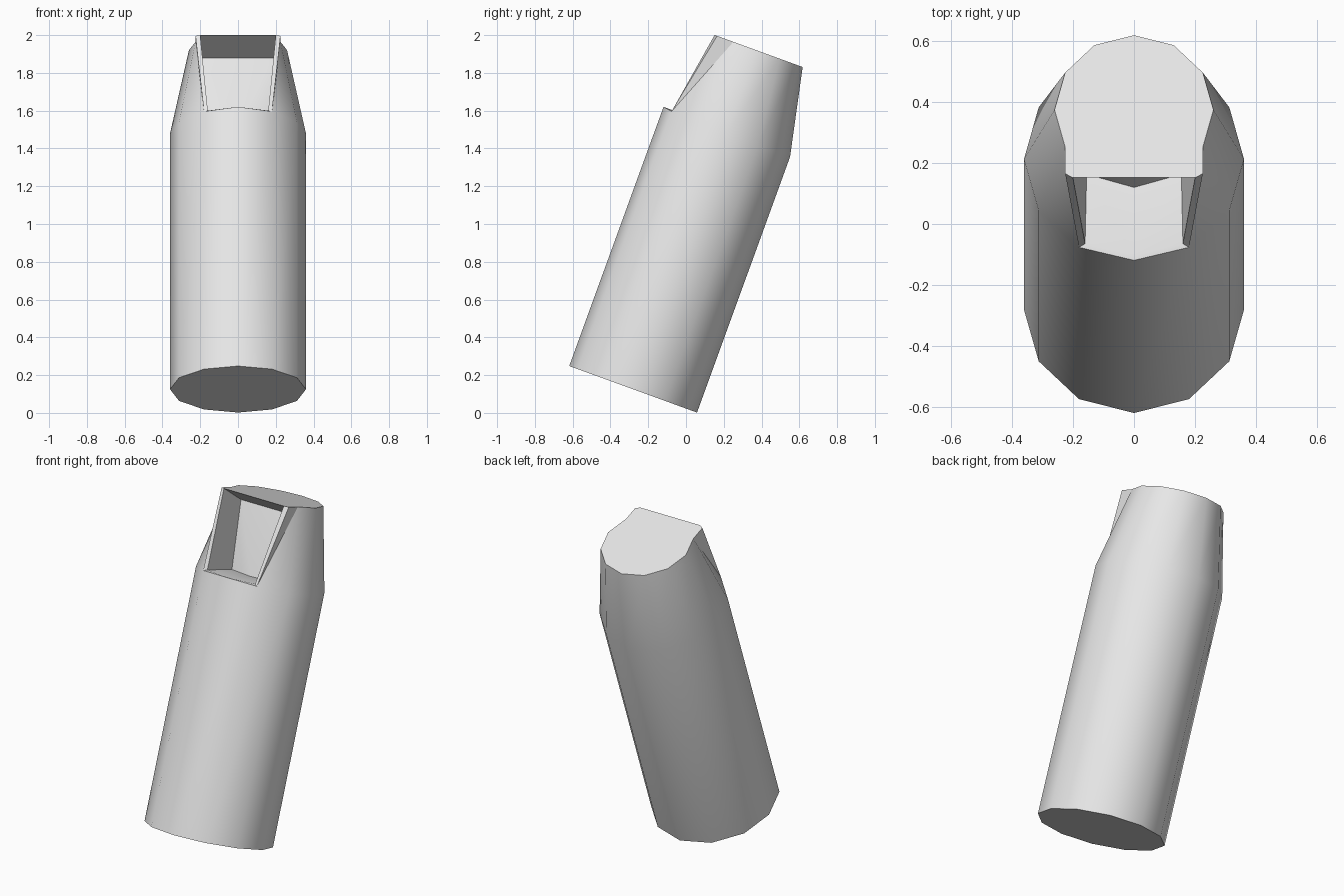
import bpy, bmesh, math
from mathutils import Matrix

if "Cube" in bpy.data.objects:
    bpy.data.objects.remove(bpy.data.objects["Cube"], do_unlink=True)

SIDES = 12
R_BODY, R_TOP = 0.36, 0.26
SHOULDER, SILL, TOP = 1.44, 1.46, 1.91

grey = bpy.data.materials.new("light_grey")
grey.use_nodes = True
grey.diffuse_color = (0.8, 0.8, 0.8, 1)
grey.node_tree.nodes["Principled BSDF"].inputs["Base Color"].default_value = (0.8, 0.8, 0.8, 1)

bm = bmesh.new()


def ring(radius, z):
    """Ring of points that starts at the front and runs towards +x."""
    return [bm.verts.new((radius * math.sin(a), -radius * math.cos(a), z))
            for a in (2 * math.pi * i / SIDES for i in range(SIDES))]


def pair(x, y, z):
    """Mirrored points: right (+x) and left (-x)."""
    return bm.verts.new((x, y, z)), bm.verts.new((-x, y, z))


# Straight body, with its base
base = ring(R_BODY, 0)
shoulder = ring(R_BODY, SHOULDER)
shoulder[0].co.z = SILL
shoulder[1].co.z = shoulder[-1].co.z = 1.452
bm.faces.new(base[::-1])
for i in range(SIDES):
    j = (i + 1) % SIDES
    bm.faces.new((base[i], base[j], shoulder[j], shoulder[i]))

# Tapered top, with its two front corners pulled out into a hood
top = ring(R_TOP, TOP)
bm.verts.remove(top[0])
for i, sx in ((1, 1), (-1, -1)):
    top[i].co = (sx * 0.225, -0.222, TOP)
for i in range(2, SIDES - 2):
    bm.faces.new((shoulder[i], shoulder[i + 1], top[i + 1], top[i]))

# Points of the opening and the recess behind it
sill_mid = bm.verts.new((0, -0.343, SILL))
sill = pair(0.16, -0.302, SILL)
lip = pair(0.20, -0.236, TOP)
floor_back = pair(0.155, -0.06, SILL)
floor_mid = bm.verts.new((0, -0.106, SILL))
roof_back = pair(0.19, -0.055, 1.847)

for k, s in ((0, 1), (1, -1)):
    b1, b2, t1, t2 = shoulder[s], shoulder[2 * s], top[s], top[2 * s]
    bm.faces.new((b1, b2, t2))                                   # hood cheek, lower
    bm.faces.new((b1, t2, t1))                                   # hood cheek, upper
    bm.faces.new((b1, t1, lip[k], sill[k]))                      # side rim
    bm.faces.new((shoulder[0], b1, sill[k], sill_mid))           # sill rim
    bm.faces.new((sill[k], lip[k], roof_back[k]))                # recess side
    bm.faces.new((sill[k], roof_back[k], floor_back[k]))
    bm.faces.new((floor_back[k], roof_back[k], floor_mid))       # back wall side
    bm.faces.new((sill_mid, sill[k], floor_back[k], floor_mid))  # recess floor
bm.faces.new((floor_mid, roof_back[0], roof_back[1]))            # back wall centre
bm.faces.new((lip[0], lip[1], roof_back[1], roof_back[0]))       # recess roof
bm.faces.new([lip[0]] + top[1:] + [lip[1]])                      # top cap

bmesh.ops.recalc_face_normals(bm, faces=bm.faces)

# Lean the tube backwards
bm.transform(Matrix.Translation((0, -0.28, 0.125)) @ Matrix.Rotation(math.radians(-20), 4, 'X'))

mesh = bpy.data.meshes.new("hooded_tube")
bm.to_mesh(mesh)
bm.free()
mesh.materials.append(grey)
tube = bpy.data.objects.new("hooded_tube", mesh)
bpy.context.collection.objects.link(tube)
bpy.context.view_layer.objects.active = tube
tube.select_set(True)
bpy.ops.object.shade_smooth_by_angle(angle=math.radians(35))
